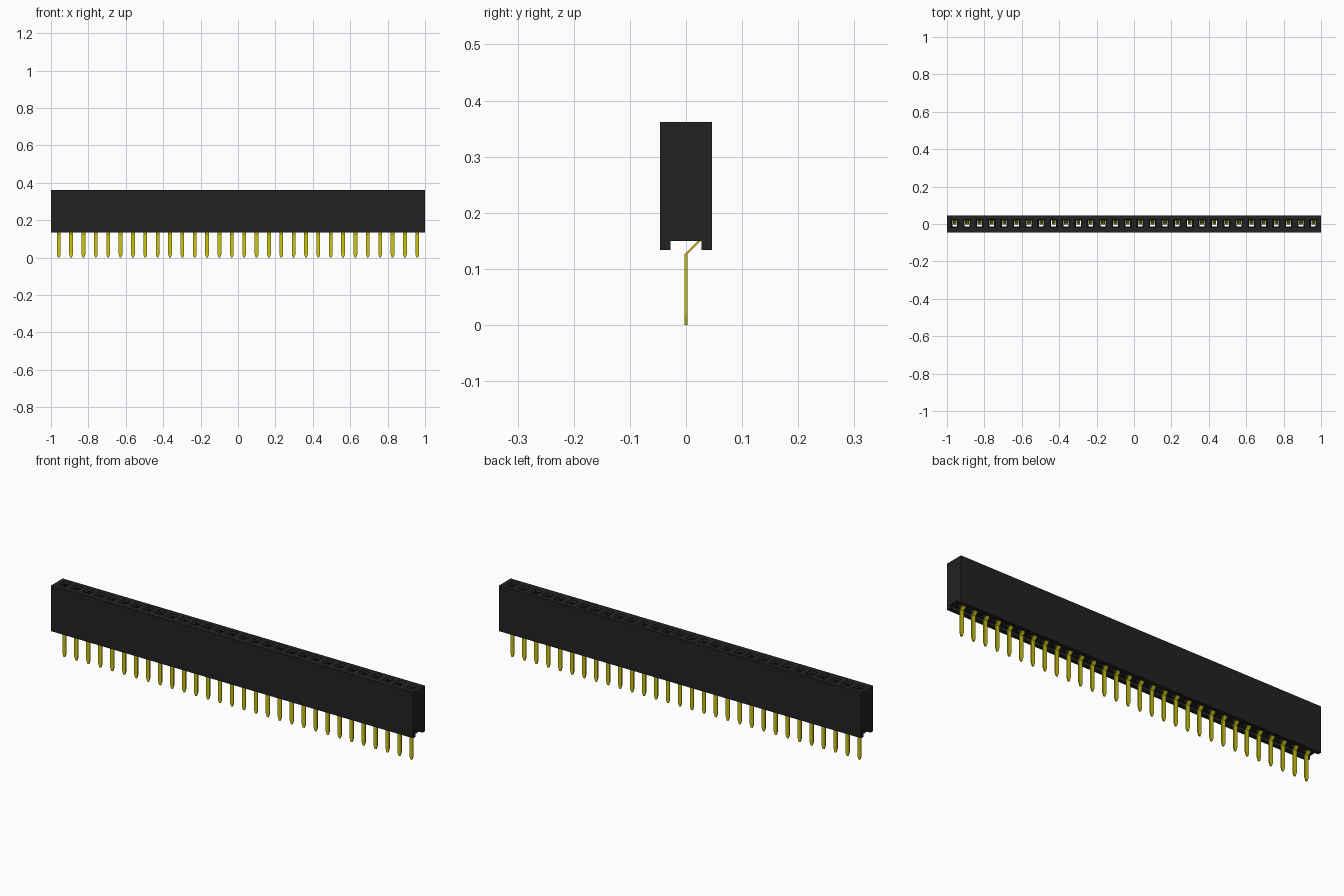
import bpy, bmesh

if "Cube" in bpy.data.objects:
    bpy.data.objects.remove(bpy.data.objects["Cube"], do_unlink=True)

COUNT, PITCH = 30, 0.0661
XS = [(i - (COUNT - 1) / 2) * PITCH for i in range(COUNT)]


def material(name, rgb):
    m = bpy.data.materials.new(name)
    m.use_nodes = True
    m.diffuse_color = (*rgb, 1)
    m.node_tree.nodes["Principled BSDF"].inputs["Base Color"].default_value = (*rgb, 1)
    return m


def finish(name, bm, mat):
    bmesh.ops.recalc_face_normals(bm, faces=bm.faces)
    mesh = bpy.data.meshes.new(name)
    bm.to_mesh(mesh)
    bm.free()
    mesh.materials.append(mat)
    ob = bpy.data.objects.new(name, mesh)
    bpy.context.collection.objects.link(ob)
    return ob


def loft(bm, rings):
    """Closed solid through a list of equal-length rings of points."""
    loops = [[bm.verts.new(p) for p in ring] for ring in rings]
    n = len(loops[0])
    for a, b in zip(loops, loops[1:]):
        for i in range(n):
            bm.faces.new((a[i], a[(i + 1) % n], b[(i + 1) % n], b[i]))
    bm.faces.new(loops[0][::-1])
    bm.faces.new(loops[-1])


def rect(x, y, z, hx, hy):
    return [(x - hx, y - hy, z), (x + hx, y - hy, z),
            (x + hx, y + hy, z), (x - hx, y + hy, z)]


black = material("black plastic", (0.016, 0.016, 0.016))
gold = material("gold contact", (0.6, 0.56, 0.005))

# Housing: block with a groove along the underside
W, G, Z0, ZG, Z1 = 0.046, 0.0275, 0.134, 0.15, 0.362
section = [(-W, Z0), (-G, Z0), (-G, ZG), (G, ZG), (G, Z0), (W, Z0), (W, Z1), (-W, Z1)]
bm = bmesh.new()
loft(bm, [[(x, y, z) for y, z in section] for x in (-1, 1)])
housing = finish("housing", bm, black)

# Funnel-mouthed sockets running through the housing
bm = bmesh.new()
for x in XS:
    loft(bm, [rect(x, 0.004, 0.145, 0.013, 0.022), rect(x, 0.004, 0.335, 0.013, 0.022),
              rect(x, 0.004, 0.335, 0.0129, 0.0219), rect(x, 0.003, 0.352, 0.013, 0.016),
              rect(x, 0.003, 0.372, 0.026, 0.026)])
cutter = finish("socket_cutter", bm, black)
cutter.hide_render = True
mod = housing.modifiers.new("sockets", "BOOLEAN")
mod.operation, mod.solver, mod.object = "DIFFERENCE", "EXACT", cutter
bpy.context.view_layer.objects.active = housing
bpy.ops.object.modifier_apply(modifier=mod.name)
bpy.data.objects.remove(cutter, do_unlink=True)

# Contacts: flat strip with pointed tail, kinked shoulder and inner spring
path = [(0, 0, 0.004), (0, 0.018, 0.01), (0, 0.126, 0.01), (0.023, 0.149, 0.01),
        (0.023, 0.22, 0.01), (0.009, 0.31, 0.009), (0.016, 0.335, 0.009)]
bm = bmesh.new()
for x in XS:
    loft(bm, [rect(x, y, z, half, 0.003) for y, z, half in path])
finish("contacts", bm, gold)
